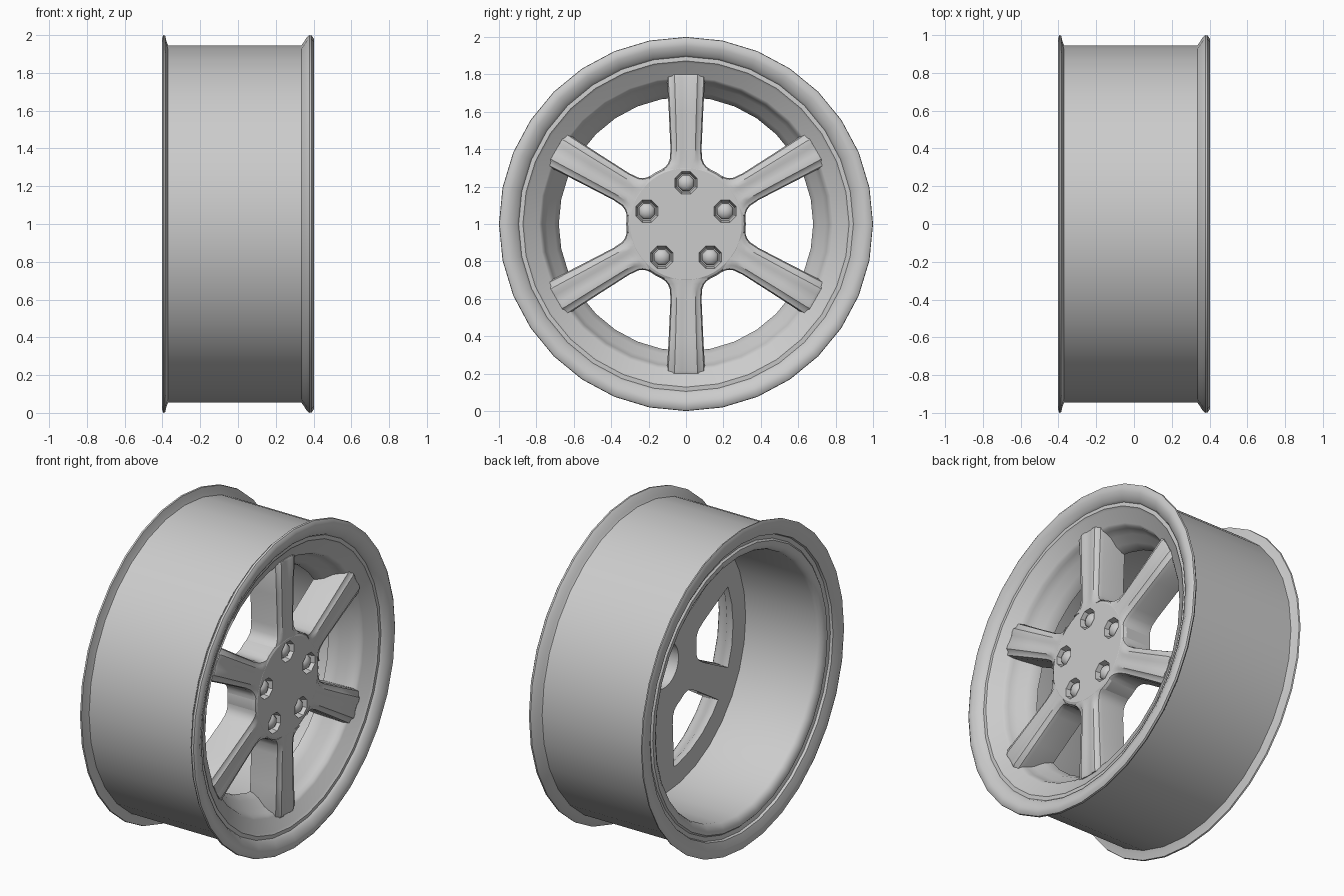
import bpy, math
from math import sin, cos, pi

if "Cube" in bpy.data.objects:
    bpy.data.objects.remove(bpy.data.objects["Cube"])

ZC = 1.0  # axle height


def activate(ob):
    bpy.ops.object.select_all(action='DESELECT')
    ob.select_set(True)
    bpy.context.view_layer.objects.active = ob


def make(name, verts, faces, angle=40):
    me = bpy.data.meshes.new(name)
    me.from_pydata(verts, [], faces)
    ob = bpy.data.objects.new(name, me)
    bpy.context.collection.objects.link(ob)
    activate(ob)
    bpy.ops.object.mode_set(mode='EDIT')
    bpy.ops.mesh.select_all(action='SELECT')
    bpy.ops.mesh.normals_make_consistent(inside=False)
    bpy.ops.object.mode_set(mode='OBJECT')
    bpy.ops.object.shade_smooth_by_angle(angle=math.radians(angle))
    return ob


def revolve(name, prof, n, ring=False, y=0.0, z=ZC, phase=0.0, angle=40):
    """Spin an (x, radius) profile around an axle parallel to x; ring or capped solid."""
    m = len(prof)
    verts = [(x, y + r * cos(phase + 2 * pi * i / n), z + r * sin(phase + 2 * pi * i / n))
             for i in range(n) for x, r in prof]
    faces = []
    for i in range(n):
        j = (i + 1) % n
        for k in range(m if ring else m - 1):
            l = (k + 1) % m
            faces.append((i * m + k, i * m + l, j * m + l, j * m + k))
    if not ring:
        faces += [tuple(i * m for i in range(n)), tuple(i * m + m - 1 for i in range(n))]
    return make(name, verts, faces, angle)


# Rim: barrel, both flanges, stepped lips and window ring in one section
rim = [(-.37, .945), (-.378, .965), (-.386, .998), (-.395, 1.0), (-.403, .98),
       (-.40, .95), (-.385, .905), (-.37, .90), (-.365, .875), (-.375, .865),
       (-.375, .84), (-.36, .815), (-.34, .805), (.15, .805), (.15, .68),
       (.17, .684), (.21, .705), (.25, .745), (.29, .765), (.31, .772), (.322, .785),
       (.355, .86), (.366, .872), (.364, .895), (.38, .905), (.40, .95), (.402, .98),
       (.39, .998), (.378, 1.0), (.362, .985), (.345, .958), (.335, .945)]
revolve("rim", rim, 32, ring=True)

# Hub with rear bore
hub = revolve("hub", [(.345, .298), (.338, .312), (.322, .32), (.15, .32),
                      (.15, .14), (.25, .135)], 48)

# Lug holes and nuts
for k in range(5):
    a = pi / 2 + k * 2 * pi / 5
    y, z = .22 * cos(a), ZC + .22 * sin(a)
    cut = revolve("lug_hole_cutter", [(.295, .052), (.36, .068)], 8,
                  y=y, z=z, phase=pi / 8)
    mod = hub.modifiers.new("lug_hole", 'BOOLEAN')
    mod.object = cut
    mod.operation = 'DIFFERENCE'
    mod.solver = 'EXACT'
    activate(hub)
    bpy.ops.object.modifier_apply(modifier=mod.name)
    bpy.data.objects.remove(cut)
    revolve("lug_nut", [(.29, .046), (.32, .046), (.334, .036),
                        (.343, .018), (.345, .004)], 8, y=y, z=z, phase=pi / 8, angle=50)
activate(hub)
bpy.ops.object.shade_smooth_by_angle(angle=math.radians(18))

# Spokes: (distance, half width, shoulder drop) stations lofted outward
stations = [(.292, .13, 0), (.303, .113, .2), (.32, .098, .5), (.345, .087, .8),
            (.40, .083, 1), (.60, .092, 1), (.785, .102, 1), (.80, .10, 1.25)]
half = [(1, 0), (1, .030), (.93, .018), (.72, .013), (.60, .002), (.35, .001), (.2, .005)]


def section(r, w, d):
    pts = [(w * f, .15 if i == 0 else .3445 - .005 * (r > .79) - h * d - (.012 if i == 1 else 0))
           for i, (f, h) in enumerate(half)]
    return pts + [(-t, x) for t, x in reversed(pts)]


for k in range(6):
    a = pi / 2 + k * pi / 3
    verts, faces = [], []
    n = 2 * len(half)
    for r, w, d in stations:
        for t, x in section(r, w, d):
            verts.append((x, r * cos(a) - t * sin(a), ZC + r * sin(a) + t * cos(a)))
    for s in range(len(stations) - 1):
        for i in range(n):
            j = (i + 1) % n
            faces.append((s * n + i, s * n + j, (s + 1) * n + j, (s + 1) * n + i))
    faces.append(tuple(range(n)))
    faces.append(tuple(range(len(verts) - n, len(verts))))
    make("spoke", verts, faces, 35)
